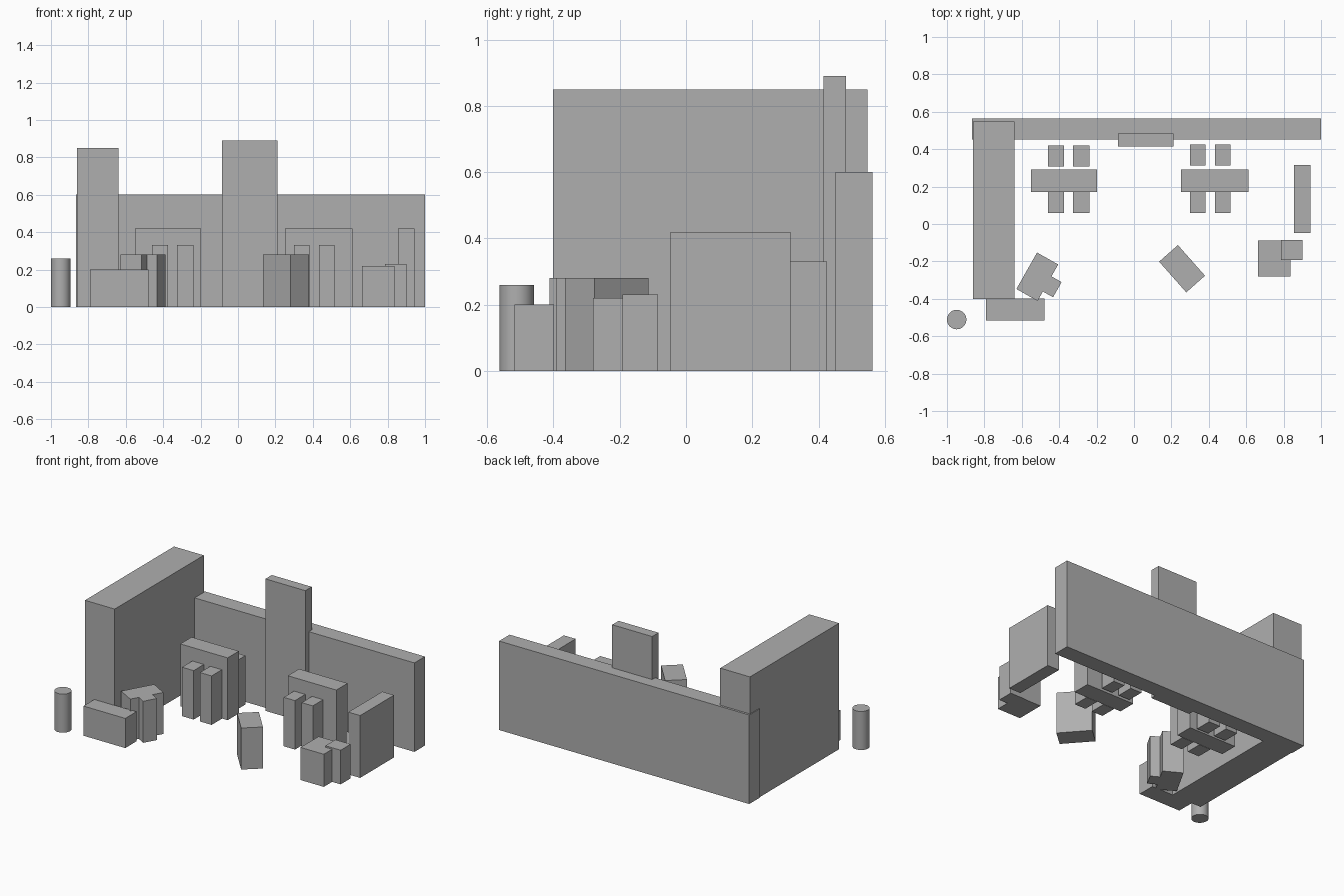
import bpy, bmesh
from math import radians
from mathutils import Matrix

if "Cube" in bpy.data.objects:
    bpy.data.objects.remove(bpy.data.objects["Cube"])

grey = bpy.data.materials.new("dark_grey")
grey.diffuse_color = (0.43, 0.43, 0.43, 1)
grey.use_nodes = True
grey.node_tree.nodes["Principled BSDF"].inputs["Base Color"].default_value = grey.diffuse_color


def finish(name, bm, matrix):
    mesh = bpy.data.meshes.new(name)
    bm.to_mesh(mesh)
    bm.free()
    mesh.materials.append(grey)
    ob = bpy.data.objects.new(name, mesh)
    ob.matrix_world = matrix
    bpy.context.collection.objects.link(ob)
    return ob


def block(name, cx, cy, sx, sy, h, angle=0):
    """Box standing on the ground, centred on (cx, cy)."""
    bm = bmesh.new()
    bmesh.ops.create_cube(bm, size=1)
    bmesh.ops.scale(bm, vec=(sx, sy, h), verts=bm.verts)
    bmesh.ops.translate(bm, vec=(0, 0, h / 2), verts=bm.verts)
    m = Matrix.Translation((cx, cy, 0)) @ Matrix.Rotation(radians(angle), 4, 'Z')
    return finish(name, bm, m)


def span(name, x0, x1, y0, y1, h):
    return block(name, (x0 + x1) / 2, (y0 + y1) / 2, x1 - x0, y1 - y0, h)


# walls and counters
span("back_wall", -0.866, 1.0, 0.451, 0.563, 0.60)
span("left_wall", -0.861, -0.639, -0.401, 0.548, 0.85)
span("tall_panel", -0.086, 0.212, 0.415, 0.483, 0.89)
span("front_bench", -0.791, -0.479, -0.517, -0.398, 0.20)
span("side_cabinet", 0.856, 0.944, -0.047, 0.315, 0.42)

# two tables, each with four chairs
sets = (
    ("left", -0.551, -0.198, ((-0.460, -0.373), (-0.326, -0.239)), 0.420),
    ("right", 0.251, 0.613, ((0.299, 0.383), (0.433, 0.516)), 0.425),
)
for side, x0, x1, chairs, back in sets:
    span(side + "_table", x0, x1, 0.172, 0.292, 0.42)
    for i, (a, b) in enumerate(chairs, 1):
        span(f"{side}_back_chair_{i}", a, b, back - 0.112, back, 0.33)
        span(f"{side}_front_chair_{i}", a, b, 0.060, 0.170, 0.33)

# desks with their seats
block("left_desk", -0.517, -0.282, 0.224, 0.130, 0.28, 60.5)
block("left_desk_seat", -0.4535, -0.3265, 0.093, 0.10, 0.28, 60.5)
block("middle_desk", 0.257, -0.239, 0.219, 0.134, 0.28, -48.5)
span("right_desk", 0.663, 0.837, -0.281, -0.088, 0.22)
span("right_desk_seat", 0.786, 0.900, -0.192, -0.085, 0.23)

# round bin
bm = bmesh.new()
bmesh.ops.create_cone(bm, cap_ends=True, segments=32, radius1=0.052,
                      radius2=0.052, depth=0.26)
bin_ob = finish("round_bin", bm, Matrix.Translation((-0.948, -0.511, 0.13)))
bpy.context.view_layer.objects.active = bin_ob
bin_ob.select_set(True)
bpy.ops.object.shade_smooth_by_angle()
